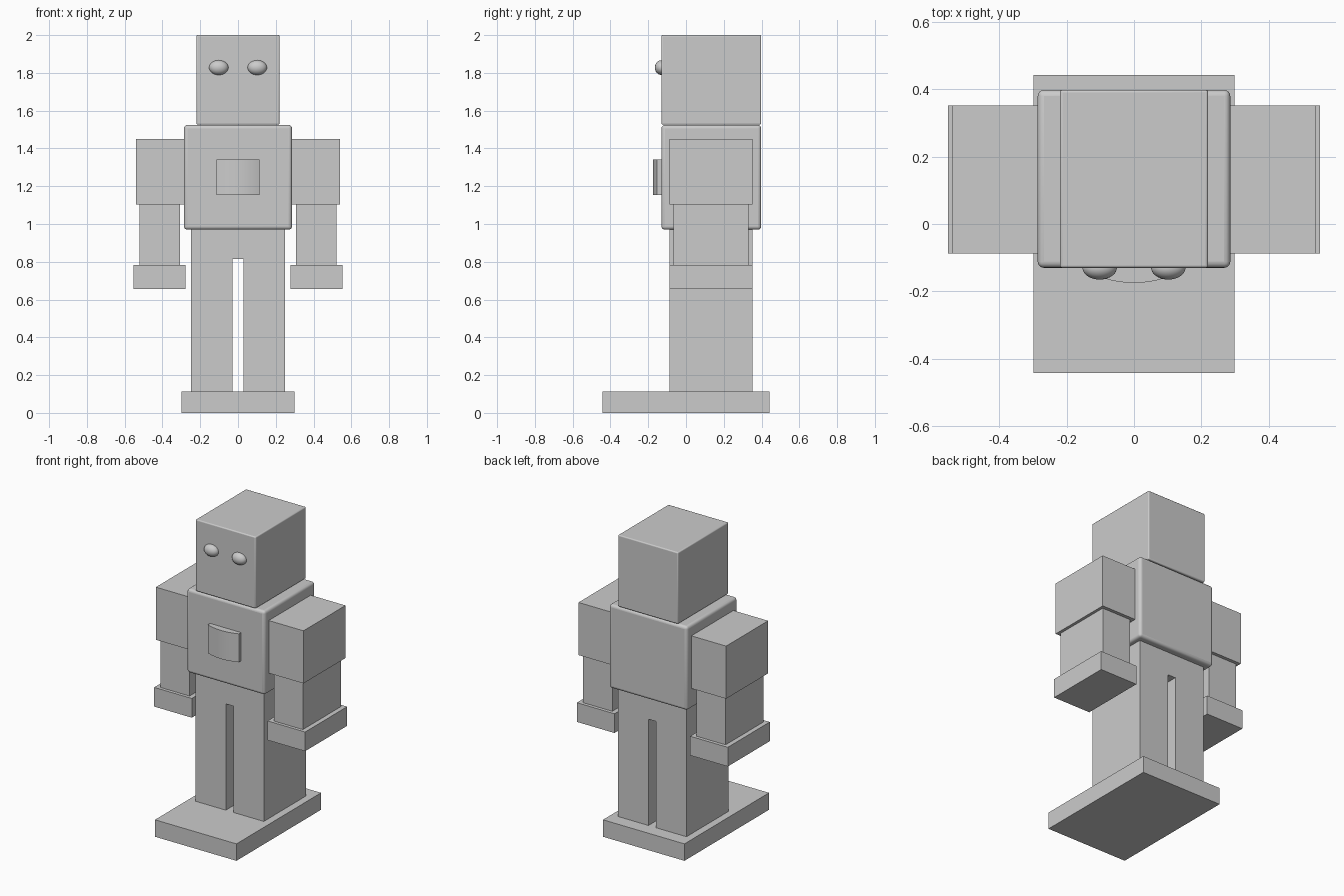
import bpy, bmesh, math

if "Cube" in bpy.data.objects:
    bpy.data.objects.remove(bpy.data.objects["Cube"])

grey = bpy.data.materials.new("plain grey")
grey.diffuse_color = (0.6, 0.6, 0.6, 1)
grey.use_nodes = True
grey.node_tree.nodes["Principled BSDF"].inputs["Base Color"].default_value = grey.diffuse_color


def finish(name, bm, bevel=0, segments=3, smooth=False):
    bmesh.ops.recalc_face_normals(bm, faces=bm.faces)
    me = bpy.data.meshes.new(name)
    bm.to_mesh(me)
    bm.free()
    me.materials.append(grey)
    ob = bpy.data.objects.new(name, me)
    bpy.context.collection.objects.link(ob)
    if bevel:
        mod = ob.modifiers.new("rounded edges", 'BEVEL')
        mod.width, mod.segments = bevel, segments
    if bevel or smooth:
        bpy.ops.object.select_all(action='DESELECT')
        ob.select_set(True)
        bpy.context.view_layer.objects.active = ob
        bpy.ops.object.shade_smooth_by_angle(angle=math.radians(35))
    return ob


def box(name, x, y, z, bevel=0, segments=3):
    """Box from (min, max) ranges."""
    bm = bmesh.new()
    bmesh.ops.create_cube(bm, size=1)
    for v in bm.verts:
        v.co = [sum(r) / 2 + c * (r[1] - r[0]) for r, c in zip((x, y, z), v.co)]
    return finish(name, bm, bevel, segments)


LIMB_Y = (-0.087, 0.352)
BODY_Y = (-0.13, 0.398)

# Base, hips, torso and head
box("base_plate", (-0.298, 0.298), (-0.442, 0.442), (0, 0.112))
box("hips", (-0.25, 0.25), LIMB_Y, (0.815, 0.975))
box("torso", (-0.286, 0.286), BODY_Y, (0.97, 1.524), 0.018, 4)
box("head", (-0.22, 0.22), BODY_Y, (1.526, 2.0), 0.007)

# Limbs and eyes, mirrored left and right
limbs = [
    ("upper_leg", 0.028, 0.25, LIMB_Y, 0.433, 0.815),
    ("lower_leg", 0.028, 0.25, LIMB_Y, 0.112, 0.433),
    ("upper_arm", 0.286, 0.54, LIMB_Y, 1.102, 1.45),
    ("forearm", 0.308, 0.521, (-0.066, 0.33), 0.784, 1.102),
    ("hand", 0.277, 0.552, LIMB_Y, 0.657, 0.784),
]
for side, s in (("left", -1), ("right", 1)):
    for part, x0, x1, y, z0, z1 in limbs:
        box(f"{side}_{part}", sorted((s * x0, s * x1)), y, (z0, z1))
    bm = bmesh.new()
    bmesh.ops.create_uvsphere(bm, u_segments=32, v_segments=16, radius=1)
    for v in bm.verts:
        v.co = (s * 0.102 + v.co.x * 0.051, -0.13 + v.co.y * 0.035, 1.828 + v.co.z * 0.039)
    finish(f"{side}_eye", bm, smooth=True)

# Chest panel with a bowed front
bm = bmesh.new()
half, n = 0.113, 16
outline = [(half, -0.125), (-half, -0.125)]
for i in range(n + 1):
    t = -1 + 2 * i / n
    outline.append((t * half, -0.175 + 0.022 * t * t))
face = bm.faces.new([bm.verts.new((x, y, 1.153)) for x, y in outline])
top = bmesh.ops.extrude_face_region(bm, geom=[face])["geom"]
bmesh.ops.translate(bm, vec=(0, 0, 0.188),
                    verts=[g for g in top if isinstance(g, bmesh.types.BMVert)])
finish("chest_panel", bm, smooth=True)
